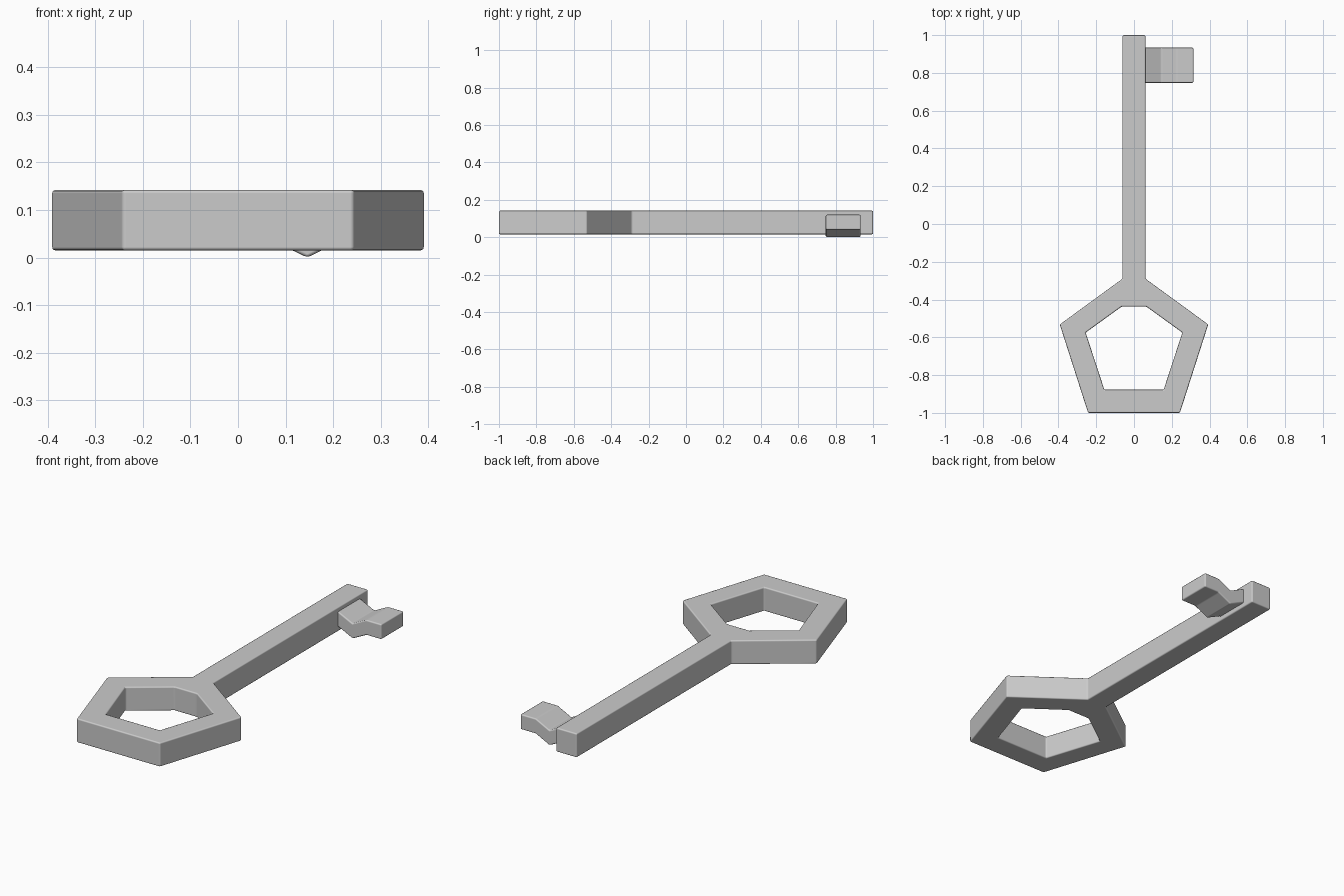
import bpy, bmesh
from mathutils import Vector

if "Cube" in bpy.data.objects:
    bpy.data.objects.remove(bpy.data.objects["Cube"])


def extruded(name, loops, offset):
    """Fill closed loops (later ones are holes), extrude by offset, soften edges."""
    bm = bmesh.new()
    edges = []
    for loop in loops:
        vs = [bm.verts.new(p) for p in loop]
        edges += [bm.edges.new((vs[i - 1], vs[i])) for i in range(len(vs))]
    bmesh.ops.triangle_fill(bm, use_beauty=True, edges=edges)
    ext = bmesh.ops.extrude_face_region(bm, geom=bm.faces[:], use_keep_orig=True)
    new = [g for g in ext["geom"] if isinstance(g, bmesh.types.BMVert)]
    bmesh.ops.translate(bm, verts=new, vec=Vector(offset))
    bmesh.ops.recalc_face_normals(bm, faces=bm.faces[:])
    mesh = bpy.data.meshes.new(name)
    bm.to_mesh(mesh)
    bm.free()
    ob = bpy.data.objects.new(name, mesh)
    bpy.context.collection.objects.link(ob)
    bev = ob.modifiers.new("soft_edges", "BEVEL")
    bev.width = 0.007
    bev.segments = 2
    bev.limit_method = "ANGLE"
    bev.angle_limit = 0.4
    bev.harden_normals = True
    bpy.context.view_layer.objects.active = ob
    ob.select_set(True)
    bpy.ops.object.shade_smooth_by_angle()
    ob.select_set(False)
    return ob


def mirrored(half, z):
    """Close a right-hand half outline across x = 0."""
    pts = half + [(-x, y) for x, y in reversed(half)]
    return [(x, y, z) for x, y in pts]


# Pentagon handle and straight shaft in one piece
outer = [(0.243, -1), (0.393, -0.532), (0.061, -0.29), (0.061, 1)]
inner = [(0.157, -0.877), (0.256, -0.575), (0.065, -0.437)]
extruded("handle_and_shaft", [mirrored(outer, 0.015), mirrored(inner, 0.015)], (0, 0, 0.127))

# Wavy bit: constant-thickness zigzag strip running out from the shaft
wave = [(0.03, 0.04), (0.062, 0.04), (0.146, 0.0), (0.226, 0.04), (0.315, 0.04)]
thick = 0.08
strip = [(x, 0.747, z) for x, z in wave] + [(x, 0.747, z + thick) for x, z in reversed(wave)]
extruded("key_bit", [strip], (0, 0.187, 0))
